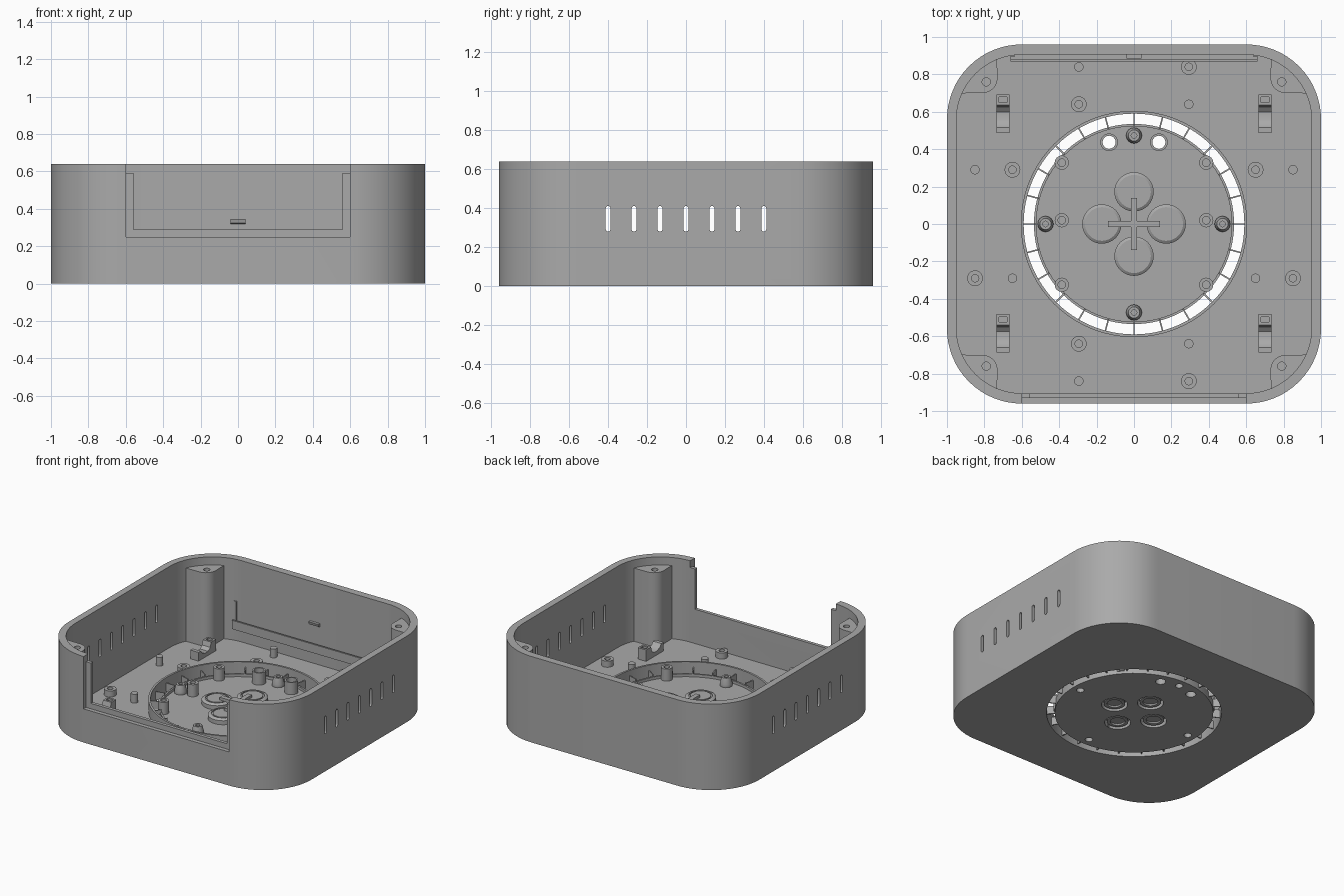
import bpy, bmesh, math
from math import cos, sin, pi, radians

if "Cube" in bpy.data.objects:
    bpy.data.objects.remove(bpy.data.objects["Cube"])

grey = bpy.data.materials.new("plain grey")
grey.diffuse_color = (0.40, 0.40, 0.40, 1)
grey.use_nodes = True
grey.node_tree.nodes["Principled BSDF"].inputs["Base Color"].default_value = grey.diffuse_color
FLOOR = 0.035


def make(name, bm):
    bmesh.ops.recalc_face_normals(bm, faces=bm.faces)
    me = bpy.data.meshes.new(name)
    bm.to_mesh(me)
    bm.free()
    me.materials.append(grey)
    ob = bpy.data.objects.new(name, me)
    bpy.context.collection.objects.link(ob)
    return ob


def extrude(name, pts, a, b, axis="z"):
    """Prism from a 2D outline; axis x maps outline to (y, z)."""
    bm = bmesh.new()
    put = (lambda p, h: (p[0], p[1], h)) if axis == "z" else (lambda p, h: (h, p[0], p[1]))
    lo = [bm.verts.new(put(p, a)) for p in pts]
    hi = [bm.verts.new(put(p, b)) for p in pts]
    bm.faces.new(lo)
    bm.faces.new(hi)
    for i in range(len(pts)):
        j = (i + 1) % len(pts)
        bm.faces.new((lo[i], lo[j], hi[j], hi[i]))
    return make(name, bm)


def box(name, x0, x1, y0, y1, z0, z1):
    return extrude(name, [(x0, y0), (x1, y0), (x1, y1), (x0, y1)], z0, z1)


def arc(cx, cy, r, a0, a1, n):
    return [(cx + r * cos(radians(a0 + (a1 - a0) * i / n)),
             cy + r * sin(radians(a0 + (a1 - a0) * i / n))) for i in range(n + 1)]


def rounded(hx, hy, r, n=16):
    pts = []
    for k, (sx, sy) in enumerate([(1, 1), (-1, 1), (-1, -1), (1, -1)]):
        pts += arc(sx * (hx - r), sy * (hy - r), r, 90 * k, 90 * k + 90, n)
    return pts


def lathe(name, profile, x=0, y=0, n=24, ring=False):
    """Spin an (r, z) profile; ring closes the profile on itself."""
    bm = bmesh.new()
    rows = []
    for r, z in profile:
        if r == 0:
            rows.append([bm.verts.new((x, y, z))] * n)
        else:
            rows.append([bm.verts.new((x + r * cos(2 * pi * i / n), y + r * sin(2 * pi * i / n), z))
                         for i in range(n)])
    pairs = list(zip(rows, rows[1:])) + ([(rows[-1], rows[0])] if ring else [])
    for a, b in pairs:
        for i in range(n):
            j = (i + 1) % n
            vs = list(dict.fromkeys((a[i], a[j], b[j], b[i])))
            if len(vs) > 2:
                bm.faces.new(vs)
    return make(name, bm)


def cylinder(name, x, y, r, z0, z1, n=24):
    return lathe(name, [(0, z0), (r, z0), (r, z1), (0, z1)], x, y, n)


def standoff(name, x, y, r, hole, z0, z1, depth):
    """Post with a blind hole in its top."""
    return lathe(name, [(0, z0), (r, z0), (r, z1), (hole, z1), (hole, z1 - depth), (0, z1 - depth)], x, y)


def cut(ob, cutter):
    m = ob.modifiers.new("cut", "BOOLEAN")
    m.operation, m.solver, m.object = "DIFFERENCE", "EXACT", cutter
    bpy.context.view_layer.objects.active = ob
    bpy.ops.object.modifier_apply(modifier=m.name)
    bpy.data.objects.remove(cutter)


# Tray with rounded corners
shell = extrude("shell", rounded(1, 0.96, 0.4), 0, 0.64)
cut(shell, extrude("cutter", rounded(0.95, 0.905, 0.35), FLOOR, 0.8))
cut(shell, lathe("cutter", [(0, -0.1), (0.59, -0.1), (0.59, 0.1), (0, 0.1)], n=96))
# Stepped front opening
cut(shell, box("cutter", -0.6, 0.6, -1.1, -0.93, 0.25, 0.8))
cut(shell, box("cutter", -0.56, 0.56, -1.0, -0.8, 0.29, 0.8))
cut(shell, box("cutter", -0.6, 0.6, -1.0, -0.8, 0.59, 0.8))
# Side vents
for i in range(-3, 4):
    y = i * 0.1333
    slot = arc(y, 0.398, 0.0125, 0, 180, 8) + arc(y, 0.292, 0.0125, 180, 360, 8)
    cut(shell, extrude("cutter", slot, -1.2, 1.2, "x"))

# Screw pillars in the corners
outline = (arc(0.6, 0.56, 0.37, 22, 69, 10) + [(0.73, 0.78)] + arc(0.81, 0.78, 0.08, 180, 270, 8)[1:])
for sx in (-1, 1):
    for sy in (-1, 1):
        p = extrude("corner_pillar", [(sx * x, sy * y) for x, y in outline], 0.02, 0.58)
        cut(p, cylinder("cutter", sx * 0.79, sy * 0.76, 0.022, 0.4, 0.7))

# Ring wall, central plate and the spokes between them
lathe("ring_wall", [(0.59, 0.01), (0.605, 0.01), (0.605, 0.12), (0.59, 0.12)], n=96, ring=True)
plate = lathe("centre_plate", [(0, 0), (0.535, 0), (0.535, 0.06), (0.522, 0.06), (0.522, 0.04), (0, 0.04)], n=96)
for i in range(24):
    a = radians(15 * i)
    c, s, w = cos(a), sin(a), 0.004
    extrude("spoke", [(r * c - t * s, r * s + t * c) for r, t in
                      ((0.525, -w), (0.6, -w), (0.6, w), (0.525, w))], 0.02, 0.08)

# Buttons, sunk from below and raised inside
for k in range(4):
    x, y = 0.172 * cos(k * pi / 2), 0.172 * sin(k * pi / 2)
    cut(plate, cylinder("cutter", x, y, 0.088, -0.1, 0.1, 40))
    lathe("button", [(0, 0.02), (0.05, 0.02), (0.05, 0.008), (0.072, 0.008), (0.072, 0.045), (0.088, 0.045),
                     (0.088, 0.035), (0.105, 0.035), (0.105, 0.07), (0.09, 0.08), (0.08, 0.08),
                     (0.08, 0.072), (0.07, 0.072), (0.07, 0.08), (0, 0.08)], x, y, 40)
box("button_cross_long", -0.14, 0.14, -0.017, 0.017, 0.075, 0.1)
box("button_cross_short", -0.017, 0.017, -0.14, 0.14, 0.075, 0.1)

# Tapered screw posts, open underneath
for k in range(4):
    x, y = 0.473 * cos(k * pi / 2), 0.473 * sin(k * pi / 2)
    cut(plate, cylinder("cutter", x, y, 0.026, -0.1, 0.1))
    lathe("tapered_post", [(0, 0.07), (0.026, 0.07), (0.026, 0), (0.042, 0.03), (0.042, 0.06), (0.03, 0.105),
                           (0.015, 0.105), (0.015, 0.085), (0, 0.085)], x, y)
# Through tubes
for x in (-0.133, 0.133):
    cut(plate, cylinder("cutter", x, 0.437, 0.035, -0.1, 0.1))
    lathe("through_tube", [(0.035, 0), (0.047, 0.01), (0.047, 0.13), (0.035, 0.13)], x, 0.437, ring=True)
# Plate standoffs
for x in (-0.386, 0.386):
    for y in (0.328, 0.02, -0.325):
        standoff("plate_standoff", x, y, 0.038, 0.02, 0.02, 0.13, 0.06)

# Floor standoffs and locating pins, repeated by half-turn
for s in (-1, 1):
    for x, y in ((-0.295, 0.64), (0.293, 0.84), (0.65, 0.29), (-0.65, 0.29), (0.85, -0.29),
                 (-0.85, -0.29), (-0.295, -0.64), (0.293, -0.84)) if s == 1 else ():
        standoff("floor_standoff", x, y, 0.042, 0.02, 0.02, 0.08, 0.04)
    for x, y in ((-0.295, 0.84), (0.293, 0.64), (0.85, 0.29), (-0.85, 0.29), (0.65, -0.29),
                 (-0.65, -0.29), (0.293, -0.64), (-0.295, -0.84)) if s == 1 else ():
        cylinder("locating_pin", x, y, 0.025, 0.02, 0.1, 20)

# Saddle clips
saddle = [(-0.103, 0.02), (0.103, 0.02), (0.103, 0.12), (0.045, 0.12), (0.035, 0.085), (0.01, 0.065),
          (-0.03, 0.065), (-0.06, 0.08), (-0.075, 0.1), (-0.103, 0.1)]
for x in (-0.7, 0.7):
    for y in (-0.585, 0.59):
        c = extrude("saddle_clip", [(y + a, z) for a, z in saddle], x - 0.034, x + 0.034, "x")
        cut(c, box("cutter", x - 0.022, x + 0.022, y + 0.06, y + 0.088, 0.07, 0.2))

# Board rail and latch on the back wall
box("back_rail_shelf", -0.66, 0.66, 0.87, 0.91, 0.13, 0.165)
box("back_rail_lip", -0.66, 0.66, 0.87, 0.883, 0.16, 0.195)
for s in (-1, 1):
    box("back_rail_end", s * 0.65 - 0.01, s * 0.65 + 0.01, 0.893, 0.91, 0.15, 0.33)
extrude("back_latch", [(0.91, 0.315), (0.89, 0.325), (0.885, 0.345), (0.91, 0.345)], -0.04, 0.04, "x")

# Smooth curved walls, keep edges crisp
for ob in bpy.context.scene.objects:
    ob.select_set(True)
bpy.context.view_layer.objects.active = shell
bpy.ops.object.shade_smooth_by_angle(angle=radians(30))
